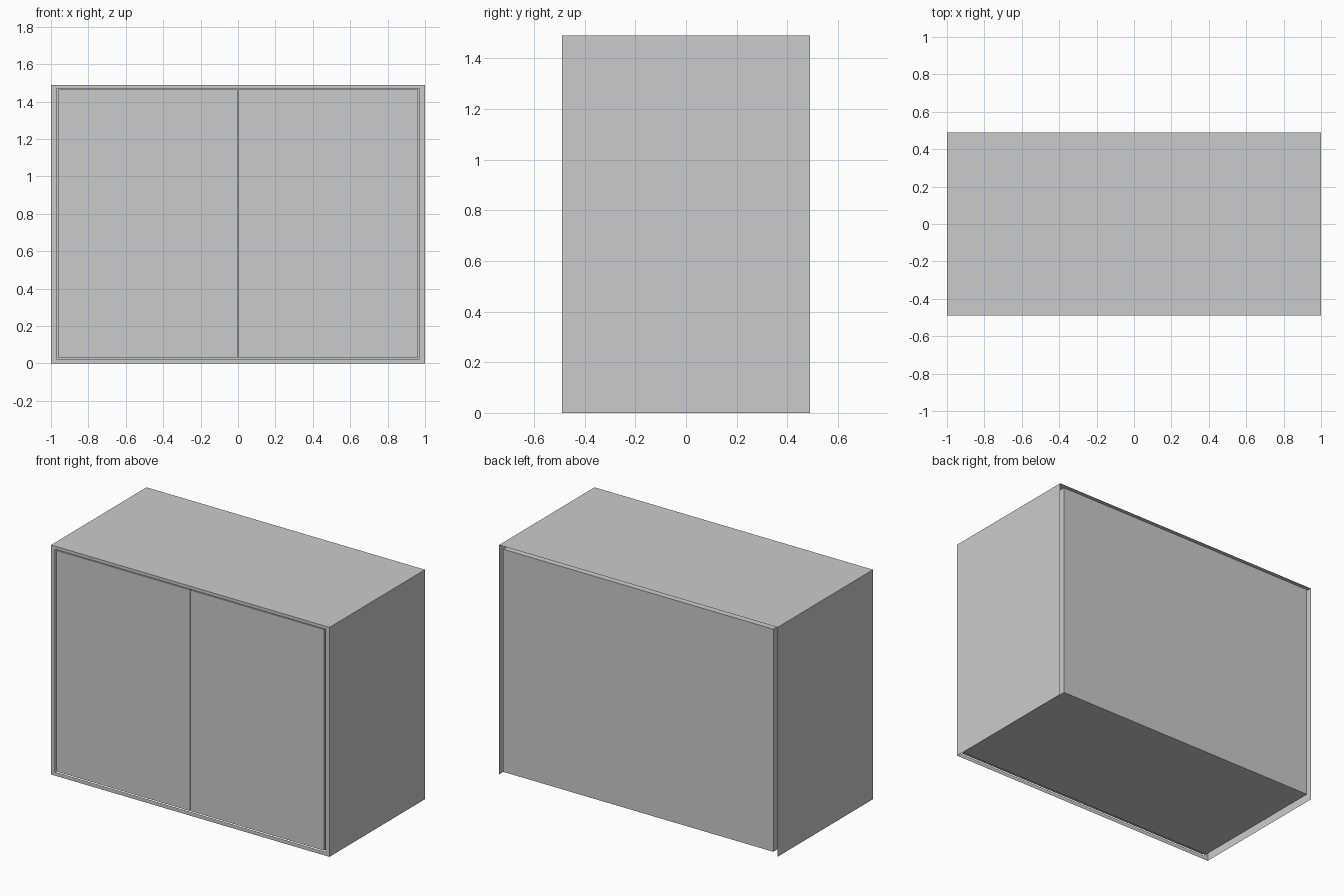
import bpy, bmesh

if "Cube" in bpy.data.objects:
    bpy.data.objects.remove(bpy.data.objects["Cube"])

W, D, H = 1.0, 0.49, 1.49      # half width, half depth, height
IX, Z0, Z1 = 0.97, 0.025, 1.47  # opening in the front frame
G = 0.01                       # shadow gap around the doors


def make(name, quads):
    bm = bmesh.new()
    for q in quads:
        bm.faces.new([bm.verts.new(p) for p in q])
    bmesh.ops.remove_doubles(bm, verts=bm.verts, dist=1e-5)
    me = bpy.data.meshes.new(name)
    bm.to_mesh(me)
    bm.free()
    ob = bpy.data.objects.new(name, me)
    bpy.context.collection.objects.link(ob)
    return ob


def box(name, x0, x1, y0, y1, z0, z1):
    bpy.ops.mesh.primitive_cube_add(size=1, location=((x0+x1)/2, (y0+y1)/2, (z0+z1)/2))
    ob = bpy.context.object
    ob.name = name
    ob.scale = (x1-x0, y1-y0, z1-z0)
    return ob


# thin outer casing: sides, top and front frame, open at back and bottom
outer = [(-W, 0), (W, 0), (W, H), (-W, H)]
inner = [(-IX, Z0), (IX, Z0), (IX, Z1), (-IX, Z1)]
quads = []
for i in range(4):
    j = (i + 1) % 4
    (a, b), (c, d) = outer[i], outer[j]
    (e, f), (g, h) = inner[i], inner[j]
    quads.append([(a, -D, b), (c, -D, d), (g, -D, h), (e, -D, f)])
    if i:
        quads.append([(a, -D, b), (a, D, b), (c, D, d), (c, -D, d)])
make("casing", quads)

# inner body, flush with the casing at the back
box("inner_body", -IX, IX, -D + 0.02, D, Z0, Z1)

# pair of front doors
for s, n in ((-1, "left_door"), (1, "right_door")):
    x0, x1 = sorted((s * 0.003, s * (IX - G)))
    box(n, x0, x1, -D, -D + 0.02, Z0 + G / 2, Z1 - G / 2)
